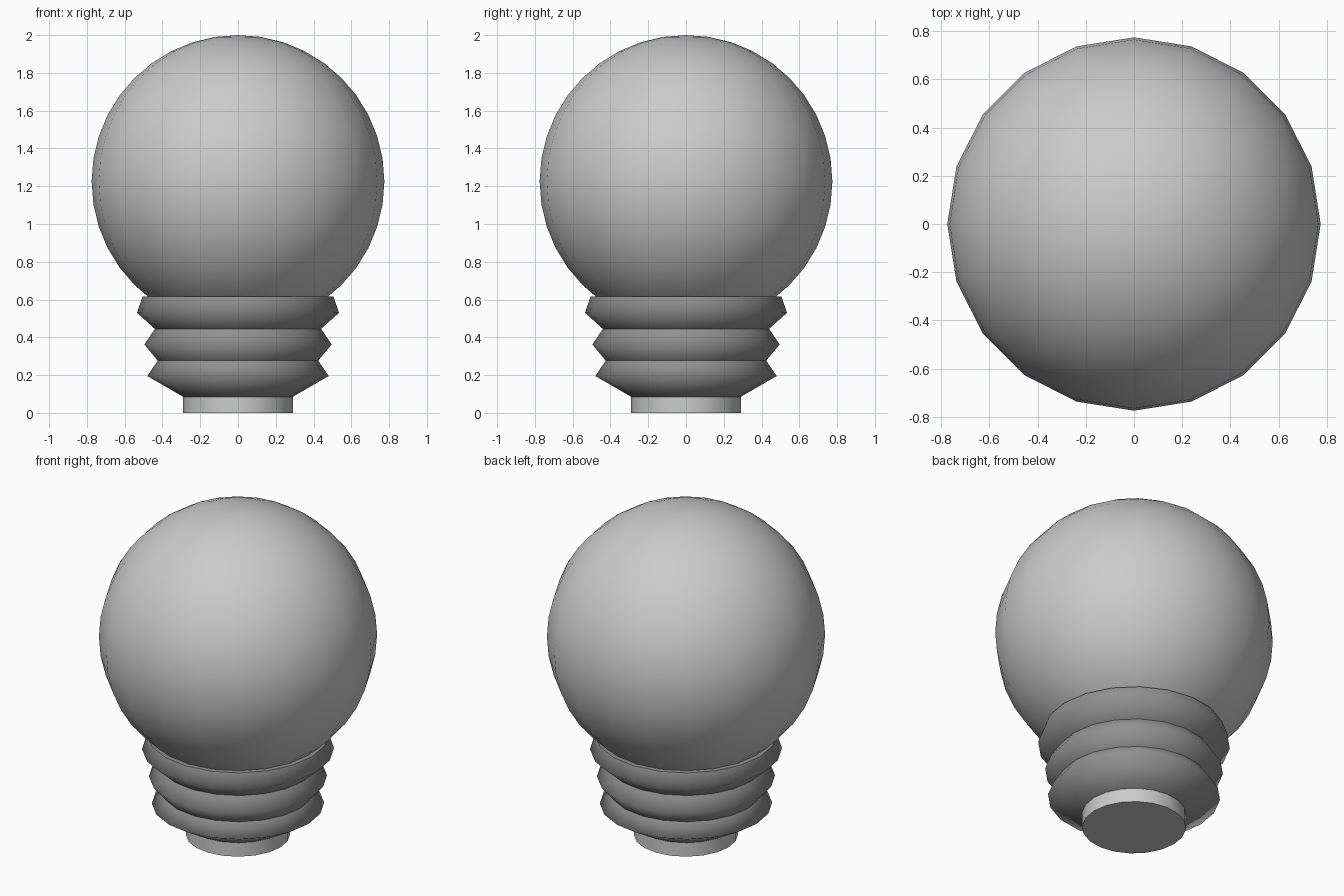
import bpy, bmesh, math

if "Cube" in bpy.data.objects:
    bpy.data.objects.remove(bpy.data.objects["Cube"])

SIDES = 20


def lathe(name, profile, sharp):
    """Spin (radius, z) points into a capped solid; rings listed in sharp stay creased."""
    bm = bmesh.new()
    rings = []
    for r, z in profile:
        rings.append([bm.verts.new((r * math.cos(2 * math.pi * i / SIDES),
                                    r * math.sin(2 * math.pi * i / SIDES), z))
                      for i in range(SIDES)])
    for a, b in zip(rings, rings[1:]):
        for i in range(SIDES):
            j = (i + 1) % SIDES
            bm.faces.new((a[i], a[j], b[j], b[i])).smooth = True
    bm.faces.new(rings[0][::-1])
    bm.faces.new(rings[-1])
    for k in sharp:
        for i in range(SIDES):
            edge = bm.edges.get((rings[k][i], rings[k][(i + 1) % SIDES]))
            edge.smooth = False
    mesh = bpy.data.meshes.new(name)
    bm.to_mesh(mesh)
    bm.free()
    obj = bpy.data.objects.new(name, mesh)
    bpy.context.collection.objects.link(obj)
    return obj


# Glass globe
bpy.ops.mesh.primitive_uv_sphere_add(segments=SIDES, ring_count=20,
                                     radius=0.775, location=(0, 0, 1.225))
globe = bpy.context.object
globe.name = "glass_globe"
bpy.ops.object.shade_smooth()

# Ridged screw collar, creased in the valleys and at both ends
collar = lathe("screw_collar",
               [(0.29, 0.085), (0.48, 0.195), (0.425, 0.277), (0.496, 0.362),
                (0.44, 0.445), (0.535, 0.53), (0.505, 0.615)],
               sharp=(0, 2, 4, 6))
dark = bpy.data.materials.new("dark_metal")
dark.diffuse_color = (0.28, 0.28, 0.28, 1)
dark.use_nodes = True
dark.node_tree.nodes["Principled BSDF"].inputs["Base Color"].default_value = dark.diffuse_color
collar.data.materials.append(dark)

# Contact stub under the collar
lathe("contact_base", [(0.29, 0.0), (0.29, 0.086)], sharp=(0, 1))
